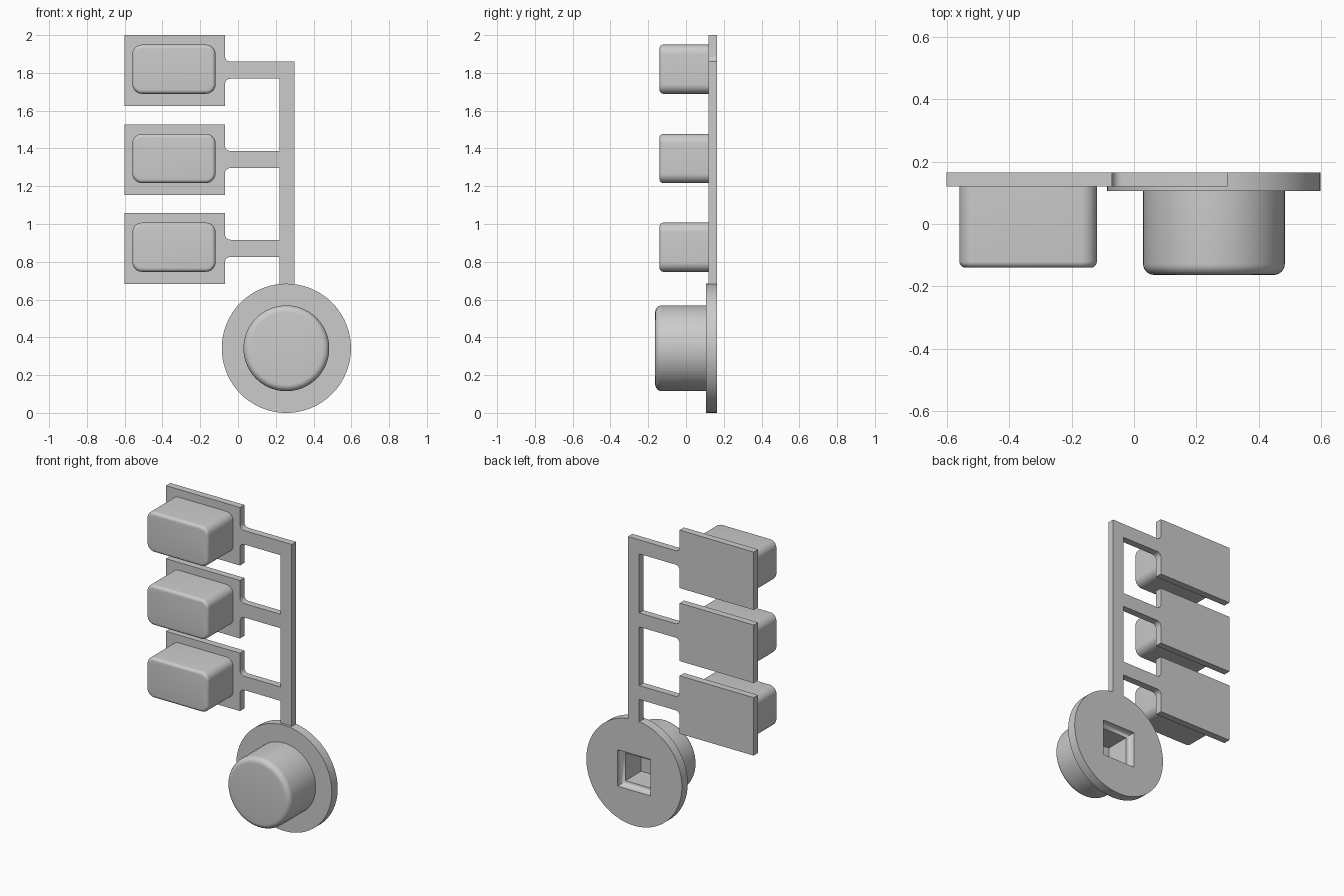
import bpy
import bmesh
from math import sin, cos, pi, radians

if "Cube" in bpy.data.objects:
    bpy.data.objects.remove(bpy.data.objects["Cube"])

GREY = (0.6, 0.6, 0.6, 1)
grey = bpy.data.materials.new("plain_grey")
grey.use_nodes = True
grey.diffuse_color = GREY
grey.node_tree.nodes["Principled BSDF"].inputs["Base Color"].default_value = GREY

BACK, PLATE_FRONT = 0.165, 0.12


def arc(cx, cz, r, start, end, n):
    """Points on an arc in the xz plane, angles in degrees."""
    angles = [radians(start + (end - start) * i / n) for i in range(n + 1)]
    return [(cx + r * cos(a), cz + r * sin(a)) for a in angles]


def rounded_rect(cx, cz, w, h, r):
    pts = []
    for sx, sz, start in ((1, 1, 0), (-1, 1, 90), (-1, -1, 180), (1, -1, 270)):
        pts += arc(cx + sx * (w / 2 - r), cz + sz * (h / 2 - r), r, start, start + 90, 8)
    return pts


def loft(name, rings):
    """Skin a list of (y, outline) rings and cap both ends."""
    bm = bmesh.new()
    loops = [[bm.verts.new((x, y, z)) for x, z in pts] for y, pts in rings]
    for a, b in zip(loops, loops[1:]):
        for i in range(len(a)):
            j = (i + 1) % len(a)
            bm.faces.new((a[i], a[j], b[j], b[i]))
    bm.faces.new(loops[0])
    bm.faces.new(loops[-1])
    bmesh.ops.recalc_face_normals(bm, faces=bm.faces)
    mesh = bpy.data.meshes.new(name)
    bm.to_mesh(mesh)
    bm.free()
    mesh.materials.append(grey)
    obj = bpy.data.objects.new(name, mesh)
    bpy.context.collection.objects.link(obj)
    return obj


def smooth(obj):
    bpy.ops.object.select_all(action="DESELECT")
    obj.select_set(True)
    bpy.context.view_layer.objects.active = obj
    bpy.ops.object.shade_smooth_by_angle(angle=radians(30))


def edge_round(front, r, steps=6):
    """(y, inset) pairs rounding over a front edge."""
    angles = [pi / 2 * i / steps for i in range(steps + 1)]
    return [(front + r - r * sin(a), r - r * cos(a)) for a in angles]


# Flat frame: stem, three arms with filleted roots, three plates
left, right, stem_in, stem_out = -0.6, -0.07, 0.22, 0.30
fillet = 0.03
centres = (1.8125, 1.34, 0.87)
outline = [(stem_out, 0.676), (stem_out, 1.86)]
for i, cz in enumerate(centres):
    top, bottom = cz + 0.0465, cz - 0.0435
    if i:
        outline.append((stem_in, top))
    outline += arc(right + fillet, top + fillet, fillet, 270, 180, 6)
    outline += [(right, cz + 0.1875), (left, cz + 0.1875),
                (left, cz - 0.1875), (right, cz - 0.1875)]
    outline += arc(right + fillet, bottom - fillet, fillet, 180, 90, 6)
    outline.append((stem_in, bottom))
outline.append((stem_in, 0.676))
smooth(loft("frame", [(PLATE_FRONT, outline), (BACK, outline)]))

# Rounded rectangular buttons on the plates
for name, cz in zip(("top", "middle", "bottom"), centres):
    def section(inset):
        return rounded_rect(-0.339, cz + 0.007, 0.44 - 2 * inset,
                            0.26 - 2 * inset, 0.05 - inset)
    rings = [(PLATE_FRONT + 0.005, section(0))]
    rings += [(y, section(inset)) for y, inset in edge_round(-0.14, 0.02)]
    smooth(loft(name + "_button", rings))

# Round knob with a flange behind it
KX, KZ, FLANGE, KNOB = 0.256, 0.342, 0.342, 0.227


def disc(r):
    return arc(KX, KZ, r, 0, 360, 96)[:-1]


rings = [(BACK, disc(FLANGE)), (0.105, disc(FLANGE)), (0.105, disc(KNOB))]
rings += [(y, disc(KNOB - inset)) for y, inset in edge_round(-0.163, 0.035)]
knob = loft("round_knob", rings)


# Square socket with a flared mouth, cut into the back of the knob
def square(s):
    return [(KX + sx * s, KZ + sz * s) for sx, sz in ((1, 1), (-1, 1), (-1, -1), (1, -1))]


flare = [(BACK + 0.02, square(0.118)), (BACK, square(0.118))]
flare += [(BACK - 0.04 * sin(a), square(0.09 + 0.028 * cos(a)))
          for a in (pi / 8, pi / 4, 3 * pi / 8, pi / 2)]
cutter = loft("socket_cutter", flare + [(BACK - 0.2, square(0.09))])
cutter.hide_render = True
cut = knob.modifiers.new("socket", "BOOLEAN")
cut.operation = "DIFFERENCE"
cut.solver = "EXACT"
cut.object = cutter
bpy.ops.object.select_all(action="DESELECT")
knob.select_set(True)
bpy.context.view_layer.objects.active = knob
bpy.ops.object.modifier_apply(modifier=cut.name)
bpy.data.objects.remove(cutter)
smooth(knob)
